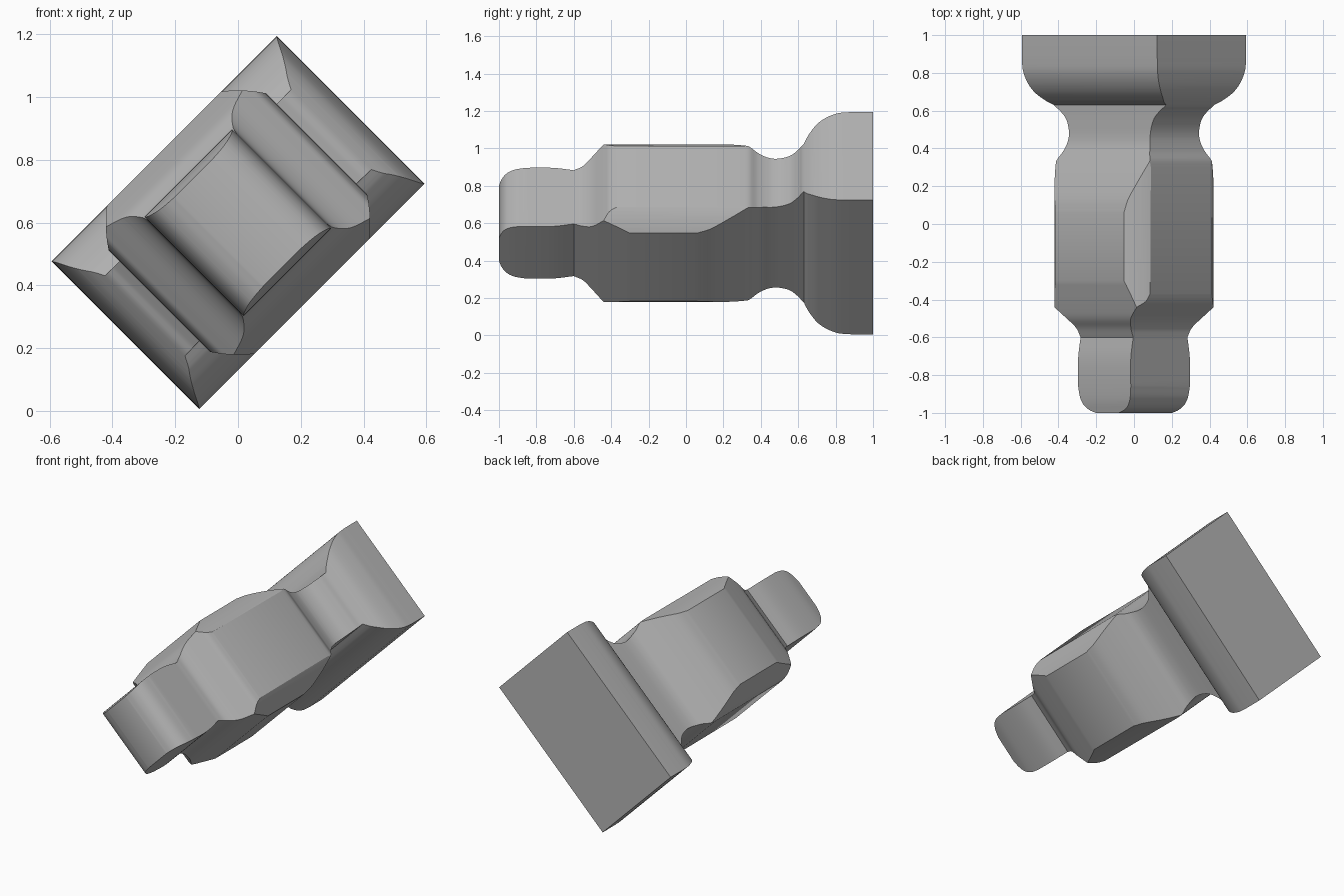
import bpy, bmesh, math
from mathutils import Vector

if "Cube" in bpy.data.objects:
    bpy.data.objects.remove(bpy.data.objects["Cube"], do_unlink=True)

CENTRE = Vector((0, 0, 0.6))
WIDE = Vector((1, 0, 1)).normalized()     # axis across the wide side
THIN = Vector((1, 0, -1)).normalized()    # axis across the thin side
ALONG = Vector((0, 1, 0))

grey = bpy.data.materials.new("plain_grey")
grey.use_nodes = True
grey.diffuse_color = (0.45, 0.45, 0.45, 1)
grey.node_tree.nodes["Principled BSDF"].inputs["Base Color"].default_value = (0.45, 0.45, 0.45, 1)


def smooth_run(knots, steps=6):
    """Catmull-Rom curve through the knots."""
    pts = [Vector(k) for k in knots]
    pts = [pts[0] * 2 - pts[1]] + pts + [pts[-1] * 2 - pts[-2]]
    out = []
    for a, b, c, d in zip(pts, pts[1:], pts[2:], pts[3:]):
        for i in range(steps):
            t = i / steps
            out.append(0.5 * (2 * b + (c - a) * t + (2 * a - 5 * b + 4 * c - d) * t * t
                              + (3 * b - a - 3 * c + d) * t ** 3))
    return out + [pts[-2]]


def profile(*runs):
    """Join smooth runs, keeping a crease where they meet."""
    out = []
    for run in runs:
        pts = smooth_run(run) if len(run) > 2 else [Vector(k) for k in run]
        out += pts[1:] if out else pts
    return out


def finish(bm, name):
    bmesh.ops.recalc_face_normals(bm, faces=bm.faces)
    mesh = bpy.data.meshes.new(name)
    bm.to_mesh(mesh)
    bm.free()
    mesh.materials.append(grey)
    obj = bpy.data.objects.new(name, mesh)
    bpy.context.collection.objects.link(obj)
    return obj


def slab(name, half, axis, depth_axis):
    """Mirror a half-width profile and extrude it along depth_axis."""
    bm = bmesh.new()
    outline = [(y, w) for y, w in half] + [(y, -w) for y, w in reversed(half)]
    start = CENTRE - depth_axis
    face = bm.faces.new([bm.verts.new(start + ALONG * y + axis * w) for y, w in outline])
    ext = bmesh.ops.extrude_face_region(bm, geom=[face])
    bmesh.ops.translate(bm, vec=depth_axis * 2,
                        verts=[g for g in ext["geom"] if isinstance(g, bmesh.types.BMVert)])
    return finish(bm, name)


def spun(name, half):
    """Turn a radius profile around the long axis."""
    bm = bmesh.new()
    verts = [bm.verts.new(CENTRE + ALONG * y + WIDE * r) for y, r in half]
    edges = [bm.edges.new(pair) for pair in zip(verts, verts[1:])]
    bmesh.ops.spin(bm, geom=verts + edges, cent=CENTRE, axis=ALONG,
                   angle=math.tau, steps=128, use_merge=True)
    bmesh.ops.remove_doubles(bm, verts=bm.verts, dist=1e-5)
    return finish(bm, name)


# Wide outline: rounded tip, waist, flat body, neck, end block
wide = profile(
    [(-1, .085), (-.985, .13), (-.96, .165), (-.92, .187), (-.86, .197)],
    [(-.86, .197), (-.6, .197)],
    [(-.6, .197), (-.55, .205), (-.5, .24), (-.44, .308), (-.41, .338), (-.37, .352)],
    [(-.37, .352), (.3, .354)],
    [(.3, .354), (.34, .348), (.39, .322), (.47, .304), (.55, .325),
     (.6, .375), (.63, .419), (.7, .475), (.8, .502), (.88, .507)],
    [(.88, .507), (1, .507)])

# Thin outline, creased behind the tip and in front of the block
thin = profile(
    [(-1.1, .2), (-1, .2)],
    [(-1, .2), (-.92, .216), (-.8, .223), (-.7, .22), (-.6, .203)],
    [(-.6, .203), (-.55, .228), (-.5, .264), (-.44, .288), (-.3, .333)],
    [(-.3, .333), (.06, .333)],
    [(.06, .333), (.14, .316), (.25, .272), (.35, .224), (.41, .195), (.47, .183), (.55, .18), (.63, .18)],
    [(.63, .18), (.645, .208), (.66, .229), (.7, .273), (.75, .306), (.81, .327), (.88, .333)],
    [(.88, .333), (1.1, .333)])

body = slab("shaped_block", wide, WIDE, THIN)
thin_cutter = slab("thin_outline_cutter", thin, THIN, WIDE)
# Round limit on the middle of the body only
round_cutter = spun("round_body_cutter", [(-1.5, 0), (-1.5, 1.2), (-.48, 1.2), (-.48, .421),
                                          (.39, .421), (.39, 1.2), (1.5, 1.2), (1.5, 0)])

bpy.ops.object.select_all(action="DESELECT")
body.select_set(True)
bpy.context.view_layer.objects.active = body
for cutter in (thin_cutter, round_cutter):
    cutter.hide_render = True
    mod = body.modifiers.new("shape", "BOOLEAN")
    mod.operation = "INTERSECT"
    mod.solver = "EXACT"
    mod.object = cutter
    bpy.ops.object.modifier_apply(modifier=mod.name)
    bpy.data.objects.remove(cutter, do_unlink=True)

bpy.ops.object.shade_smooth_by_angle(angle=math.radians(25))
